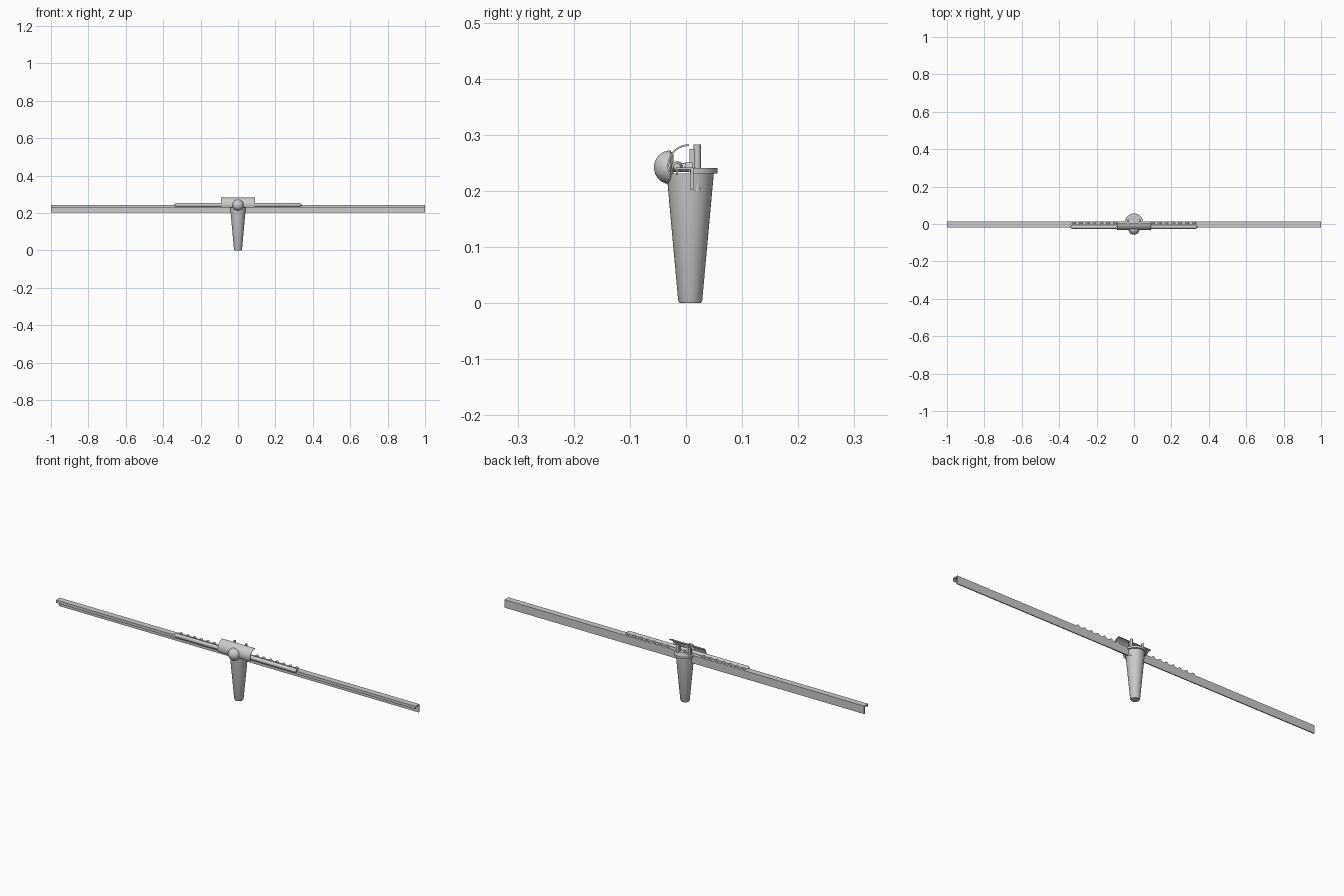
import bpy, bmesh, math
from mathutils import Matrix

if "Cube" in bpy.data.objects:
    bpy.data.objects.remove(bpy.data.objects["Cube"])


def finish(bm, name, smooth=True):
    bmesh.ops.remove_doubles(bm, verts=bm.verts, dist=1e-6)
    bmesh.ops.recalc_face_normals(bm, faces=bm.faces)
    me = bpy.data.meshes.new(name)
    bm.to_mesh(me)
    bm.free()
    ob = bpy.data.objects.new(name, me)
    bpy.context.collection.objects.link(ob)
    bpy.context.view_layer.objects.active = ob
    if smooth:
        bpy.ops.object.select_all(action='DESELECT')
        ob.select_set(True)
        bpy.ops.object.shade_smooth_by_angle(angle=math.radians(35))
    return ob


def lathe(name, profile, matrix, steps=40):
    """Spin (radius, height) points around z, then place."""
    bm = bmesh.new()
    vs = [bm.verts.new((r, 0, h)) for r, h in profile]
    es = [bm.edges.new(p) for p in zip(vs, vs[1:])]
    bmesh.ops.spin(bm, geom=vs + es, cent=(0, 0, 0), axis=(0, 0, 1),
                   angle=2 * math.pi, steps=steps)
    bmesh.ops.transform(bm, matrix=matrix, verts=bm.verts)
    return finish(bm, name)


def extrude(name, points, direction, smooth=True):
    bm = bmesh.new()
    f = bm.faces.new([bm.verts.new(p) for p in points])
    ret = bmesh.ops.extrude_face_region(bm, geom=[f], use_keep_orig=True)
    bmesh.ops.translate(bm, vec=direction,
                        verts=[v for v in ret['geom'] if isinstance(v, bmesh.types.BMVert)])
    return finish(bm, name, smooth)


def box(name, x0, x1, y0, y1, z0, z1):
    return extrude(name, [(x0, y0, z0), (x1, y0, z0), (x1, y1, z0), (x0, y1, z0)],
                   (0, 0, z1 - z0), False)


FRONT = Matrix.Rotation(math.radians(90), 4, 'X')   # local z -> -y
SIDE = Matrix.Rotation(math.radians(90), 4, 'Y')    # local z -> +x
CUP_Y = 0.0075

# Long folded rail: back plate, top flange, short front lip
rail = [(0.013, 0.202), (0.013, 0.242), (-0.018, 0.242), (-0.018, 0.228),
        (-0.014, 0.228), (-0.014, 0.238), (0.008, 0.238), (0.008, 0.202)]
extrude("long_rail", [(-1, y, z) for y, z in rail], (2, 0, 0), False)

# Tapered body with softened foot
lathe("tapered_body", [(0, 0), (0.019, 0), (0.0215, 0.005), (0.042, 0.231), (0, 0.231)],
      Matrix.Translation((0, CUP_Y, 0)))

# Half-round rim plate behind the rail
arc = [(0.049 * math.cos(math.pi * i / 24), CUP_Y + 0.049 * math.sin(math.pi * i / 24), 0.231)
       for i in range(25)]
extrude("rim_plate", arc, (0, 0, 0.01))

# Round bar with domed ends
bar_profile = [(0, -0.34), (0.006, -0.338), (0.01, -0.33),
               (0.01, 0.33), (0.006, 0.338), (0, 0.34)]
lathe("round_bar", bar_profile, Matrix.Translation((0, -0.016, 0.243)) @ SIDE, 24)

# Curved shield around the bar
cy, cz, r, t = 0.005, 0.245, 0.038, 0.003
angles = [math.radians(90 + 115 * i / 20) for i in range(21)]
shield = [(cy + r * math.cos(a), cz + r * math.sin(a)) for a in angles]
shield += [(cy + (r - t) * math.cos(a), cz + (r - t) * math.sin(a)) for a in reversed(angles)]
extrude("curved_shield", [(-0.09, y, z) for y, z in shield], (0.18, 0, 0))

# Front knob: domed head on a stem
dome = [(0, 0), (0.022, 0)]
dome += [(0.03 * math.cos(math.pi / 2 * i / 12), 0.006 + 0.029 * math.sin(math.pi / 2 * i / 12))
         for i in range(12)] + [(0, 0.035)]
lathe("knob_head", dome, Matrix.Translation((0, -0.022, 0.242)) @ FRONT)
lathe("knob_stem", [(0, 0), (0.008, 0), (0.008, 0.03), (0, 0.03)],
      Matrix.Translation((0, 0.006, 0.242)) @ FRONT, 24)

# Hanger posts and links, and the row of rounded teeth on the rail, both sides
for s, side in ((-1, "left"), (1, "right")):
    lathe("hanger_post_" + side, [(0, 0.2), (0.0065, 0.2), (0.0065, 0.283), (0, 0.283)],
          Matrix.Translation((s * 0.032, 0.02, 0)), 20)
    box("post_link_" + side, s * 0.032 - 0.005, s * 0.032 + 0.005, 0.006, 0.015, 0.238, 0.275)
    for i in range(7):
        x = s * (0.1 + 0.037 * i)
        tooth = [(x + 0.009 * math.cos(math.pi * k / 10), -0.001,
                  0.241 + 0.01 * math.sin(math.pi * k / 10)) for k in range(11)]
        extrude(f"rail_tooth_{side}_{i + 1}", tooth, (0, 0.013, 0))
